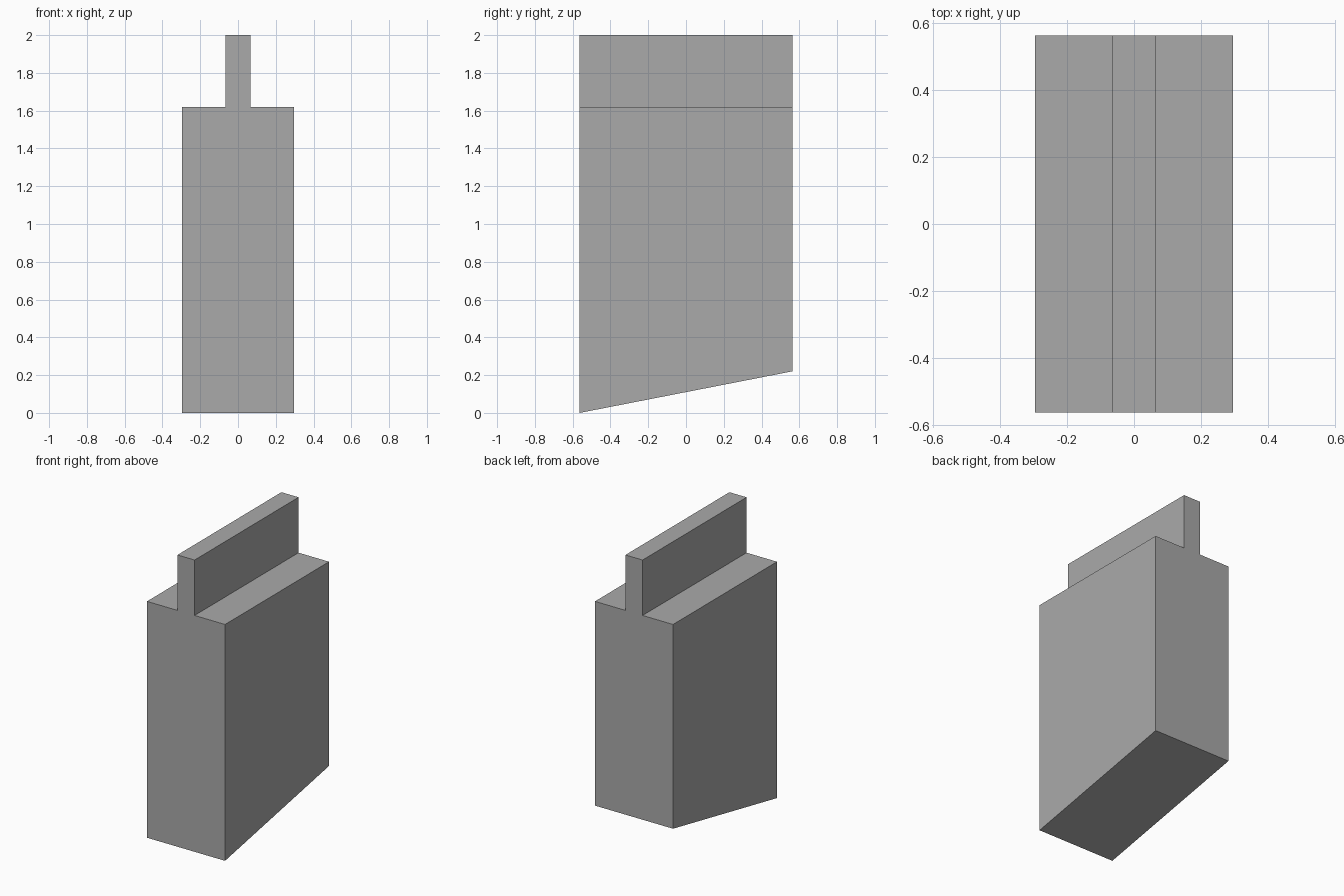
import bpy
import bmesh

if "Cube" in bpy.data.objects:
    bpy.data.objects.remove(bpy.data.objects["Cube"])

HALF_W, HALF_RIB, HALF_D = 0.296, 0.065, 0.563
SHOULDER, TOP, BACK_RISE = 1.62, 2.0, 0.22

grey = bpy.data.materials.new("plain grey")
grey.diffuse_color = (0.4, 0.4, 0.4, 1)
grey.use_nodes = True
grey.node_tree.nodes["Principled BSDF"].inputs["Base Color"].default_value = grey.diffuse_color

# T-shaped profile (x, z): right half, then mirrored left half
right = [(HALF_W, 0), (HALF_W, SHOULDER), (HALF_RIB, SHOULDER), (HALF_RIB, TOP)]
profile = right + [(-x, z) for x, z in reversed(right)]

# Extrude the profile from front to back
bm = bmesh.new()
front = bm.faces.new([bm.verts.new((x, -HALF_D, z)) for x, z in profile])
ext = bmesh.ops.extrude_face_region(bm, geom=[front], use_keep_orig=True)
back = [v for v in ext["geom"] if isinstance(v, bmesh.types.BMVert)]
bmesh.ops.translate(bm, verts=back, vec=(0, 2 * HALF_D, 0))

# Slope the underside up towards the back
for v in back:
    if v.co.z < 0.01:
        v.co.z = BACK_RISE

bmesh.ops.recalc_face_normals(bm, faces=bm.faces[:])
mesh = bpy.data.meshes.new("ribbed_block")
bm.to_mesh(mesh)
bm.free()
mesh.materials.append(grey)
block = bpy.data.objects.new("ribbed_block", mesh)
bpy.context.collection.objects.link(block)
